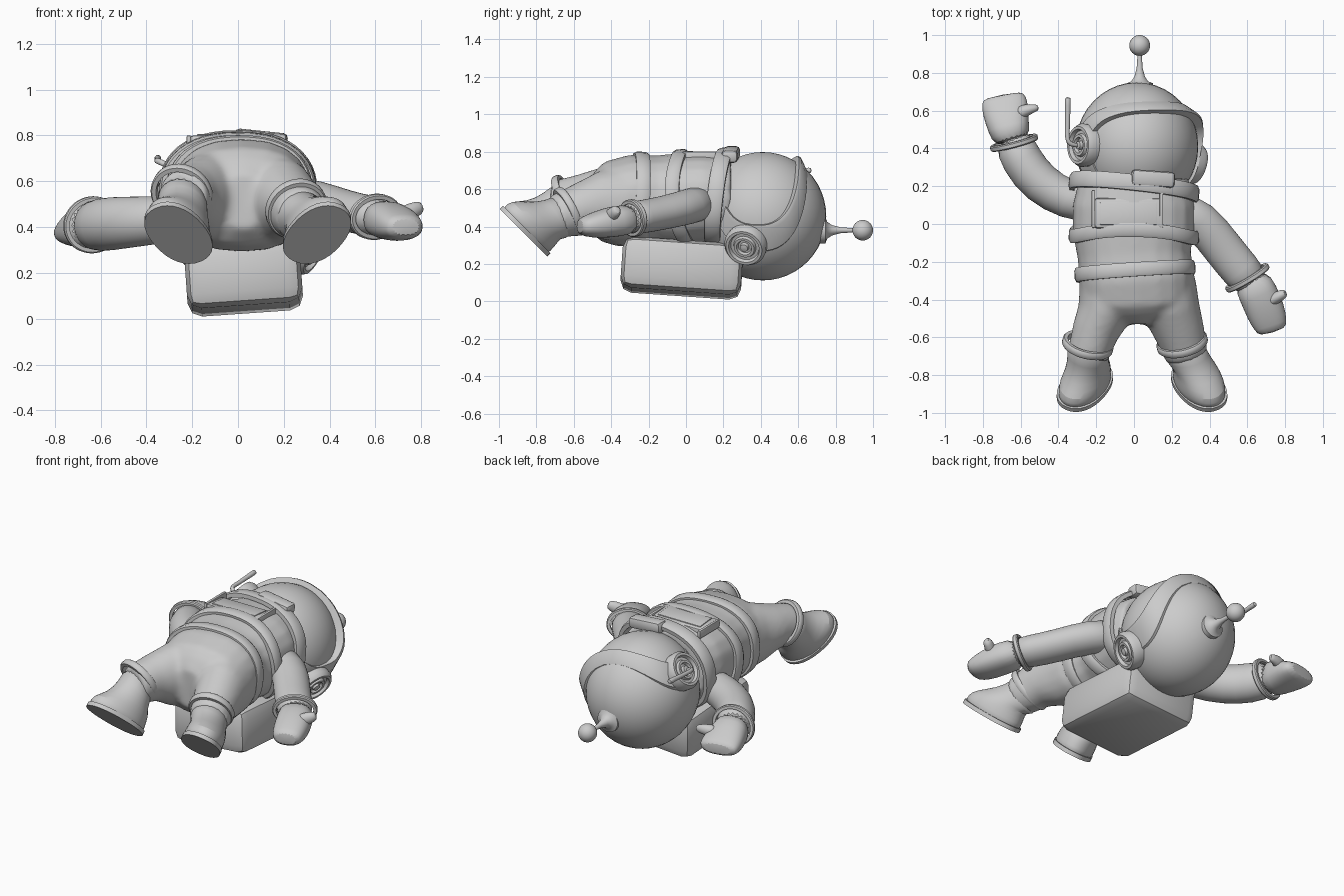
import bpy, bmesh
from math import sin, cos, pi, radians
from mathutils import Vector as V

cube = bpy.data.objects.get("Cube")
if cube:
    bpy.data.objects.remove(cube)

grey = bpy.data.materials.new("suit_grey")
grey.use_nodes = True
grey.diffuse_color = (0.6, 0.6, 0.6, 1)
grey.node_tree.nodes["Principled BSDF"].inputs["Base Color"].default_value = (0.6, 0.6, 0.6, 1)


def finish(name, bm, subsurf=0, angle=40):
    """Turn a bmesh into a smooth-shaded object."""
    bmesh.ops.recalc_face_normals(bm, faces=bm.faces)
    mesh = bpy.data.meshes.new(name)
    bm.to_mesh(mesh)
    bm.free()
    ob = bpy.data.objects.new(name, mesh)
    bpy.context.collection.objects.link(ob)
    mesh.materials.append(grey)
    bpy.ops.object.select_all(action='DESELECT')
    ob.select_set(True)
    bpy.context.view_layer.objects.active = ob
    bpy.ops.object.shade_smooth_by_angle(angle=radians(angle))
    if subsurf:
        ob.modifiers.new("subsurf", 'SUBSURF').levels = subsurf
        ob.modifiers["subsurf"].render_levels = subsurf
    return ob


def skin(bm, loops, closed=False):
    """Bridge equal-length loops of points; cap the ends unless closed."""
    rows = [[bm.verts.new(p) for p in loop] for loop in loops]
    n = len(rows[0])
    for a, b in zip(rows, rows[1:] + rows[:1] if closed else rows[1:]):
        for i in range(n):
            bm.faces.new((a[i], a[(i + 1) % n], b[(i + 1) % n], b[i]))
    if not closed:
        bm.faces.new(rows[0])
        bm.faces.new(rows[-1])


def oval(c, u, v, n=20, power=1.0):
    """Points of an ellipse, squarer when power is below one."""
    def s(t):
        return abs(t) ** power * (1 if t > 0 else -1)
    angles = [2 * pi * i / n for i in range(n)]
    return [V(c) + V(u) * s(cos(a)) + V(v) * s(sin(a)) for a in angles]


def tube(bm, pts, power=1.0):
    """Loft through (x, y, z, half width, half depth) stations."""
    cs = [V(p[:3]) for p in pts]
    loops = []
    for i, p in enumerate(pts):
        t = (cs[min(i + 1, len(cs) - 1)] - cs[max(i - 1, 0)]).normalized()
        u = t.cross(V((0, 0, 1))).normalized()
        loops.append(oval(p[:3], u * p[3], u.cross(t) * p[4], 20, power))
    skin(bm, loops)


def limb(name, pts, power=1.0):
    bm = bmesh.new()
    tube(bm, pts, power)
    return finish(name, bm, 1)


def band(name, c, u, v, width, thick, wave=0.0, n=48, power=1.0):
    """Bevelled flat ring around a body part."""
    u, v = V(u), V(v)
    axis = u.cross(v).normalized()
    section = [(-.5, -.6), (-.5, .6), (-.3, 1), (.3, 1), (.5, .6), (.5, -.6)]
    loops = []
    for w, h in section:
        k = h * thick
        ring = oval(c, u + u.normalized() * k, v + v.normalized() * k, n, power)
        loops.append([p + axis * (w * width + wave * cos(4 * pi * i / n))
                      for i, p in enumerate(ring)])
    bm = bmesh.new()
    skin(bm, loops, True)
    return finish(name, bm)


def lathe(name, origin, axis, profile, n=32):
    """Revolve (radius, height) points about an axis."""
    axis = V(axis).normalized()
    u = axis.orthogonal().normalized()
    v = axis.cross(u)
    bm = bmesh.new()
    skin(bm, [oval(V(origin) + axis * h, u * r, v * r, n) for r, h in profile])
    return finish(name, bm)


def block(name, c, size, rot=(0, 0, 0), bevel=0.02, segments=2):
    bm = bmesh.new()
    bmesh.ops.create_cube(bm, size=1)
    bmesh.ops.scale(bm, vec=size, verts=bm.verts)
    bmesh.ops.bevel(bm, geom=bm.edges[:], offset=bevel, segments=segments, affect='EDGES', profile=.5)
    ob = finish(name, bm, angle=30)
    ob.location = c
    ob.rotation_euler = [radians(r) for r in rot]
    return ob


def ball(name, c, scale):
    bm = bmesh.new()
    bmesh.ops.create_uvsphere(bm, u_segments=40, v_segments=24, radius=1)
    bmesh.ops.scale(bm, vec=scale, verts=bm.verts)
    bmesh.ops.translate(bm, vec=c, verts=bm.verts)
    return finish(name, bm)


# Torso and trousers fused into one soft suit
bm = bmesh.new()
tube(bm, [(0, .24, .55, .29, .23), (0, .1, .55, .325, .245), (0, -.05, .54, .325, .25),
          (0, -.16, .54, .3, .24), (.015, -.28, .54, .305, .245), (.02, -.4, .52, .3, .23),
          (.025, -.47, .51, .23, .19), (.025, -.53, .51, .08, .12)], .85)
tube(bm, [(-.13, -.32, .53, .16, .2), (-.155, -.47, .53, .145, .185),
          (-.205, -.57, .54, .125, .14), (-.245, -.7, .53, .11, .115)])
tube(bm, [(.17, -.32, .52, .16, .2), (.195, -.45, .51, .155, .185),
          (.24, -.57, .49, .135, .14), (.28, -.7, .45, .115, .115)])
suit = finish("suit_body", bm, angle=180)
remesh = suit.modifiers.new("remesh", 'REMESH')
remesh.mode = 'VOXEL'
remesh.voxel_size = .016
remesh.use_smooth_shade = True
soften = suit.modifiers.new("soften", 'SMOOTH')
soften.iterations = 10

# Bands around the torso
band("neck_ring", (0, .19, .55), (.325, -.035, 0), (0, .03, .25), .085, .02, power=.85)
band("chest_ring", (0, -.035, .54), (.325, -.005, 0), (0, -.025, .25), .075, .02, .03, power=.85)
band("waist_belt", (.005, -.25, .545), (.3, .02, 0), (0, .01, .235), .075, .02, power=.85)

# Chest pack with frame posts and collar clasp
block("chest_pack", (-.03, .055, .76), (.36, .16, .07), (-5, 0, 0), .015)
block("chest_panel", (-.03, .055, .795), (.3, .12, .012), (-5, 0, 0), .004)
for side, x in (("right", -.215), ("left", .145)):
    block(side + "_chest_post", (x, .08, .775), (.018, .2, .05), (0, 0, 0), .005)
block("collar_clasp", (.1, .24, .785), (.23, .085, .07), (0, 6, -4), .02)

# Backpack
block("backpack", (.025, -.022, .178), (.505, .645, .275), (-4, -4, 0), .06, 2)

# Helmet, with a raised brow rim framing the visor
centre = V((.015, .41, .455))
face, up = V((.44, 0, .9)).normalized(), V((0, 1, 0))
side_axis = up.cross(face)
ball("helmet", centre, (.325, .34, .343))


def on_head(az, el, r):
    return centre + r * (side_axis * (sin(az) * cos(el)) + up * sin(el) + face * (cos(az) * cos(el)))


# The rim stands highest at the brow and fades towards the chin
loops = []
for grow, base, lift in ((1, .32, 0), (1, .343, .03), (1.06, .343, .032), (1.35, .338, .004), (1.4, .32, 0)):
    path = oval((0, -.1, 0), (radians(72) * grow, 0, 0), (0, radians(37) * grow, 0), 64, .75)
    loops.append([on_head(p.x, p.y, base + lift * min(1, max(0, p.y + .1) * 2)) for p in path])
bm = bmesh.new()
skin(bm, loops, True)
finish("visor_rim", bm)

# Round ear pieces with concentric ridges
ear = [(.11, -.04), (.115, .03), (.1, .055), (.085, .055), (.078, .035), (.062, .035), (.056, .052),
       (.042, .052), (.036, .035), (.024, .035), (.02, .055), (.005, .058)]
for side, axis in (("left", V((.87, -.27, -.46))), ("right", V((-.82, .02, .57)))):
    lathe(side + "_ear_piece", centre + axis.normalized() * .325, axis, ear)

# Bent ear aerial
limb("ear_aerial", [(-.29, .415, .66, .013, .013), (-.34, .42, .685, .013, .013), (-.355, .45, .69, .013, .013),
                    (-.352, .5, .69, .012, .012), (-.35, .65, .7, .015, .015), (-.35, .672, .7, .016, .016)])

# Top antenna
stalk = [(.07, -.04), (.07, .01), (.045, .02), (.028, .045), (.016, .09), (.011, .16)]
lathe("antenna_stalk", (.03, .735, .38), (0, 1, 0), stalk)
ball("antenna_ball", (.03, .945, .38), (.055, .055, .055))

# Arms, wrist cuffs, mittens and thumbs
limb("left_arm", [(.2, .09, .53, .1, .1), (.35, .03, .51, .11, .095), (.47, -.13, .47, .108, .09),
                  (.57, -.25, .45, .108, .09), (.63, -.32, .44, .1, .085)])
limb("right_arm", [(-.2, .1, .45, .1, .1), (-.35, .125, .43, .105, .105), (-.5, .21, .42, .112, .115),
                   (-.6, .34, .41, .112, .12), (-.65, .47, .405, .105, .105)])
band("left_cuff", (.6, -.285, .445), (.1, .06, 0), (.01, -.01, .086), .03, .014)
band("right_cuff", (-.635, .43, .41), (.112, .03, 0), (.005, -.01, .11), .03, .014)
limb("left_mitten", [(.61, -.28, .44, .1, .08), (.66, -.37, .43, .105, .085), (.7, -.47, .41, .105, .075),
                     (.725, -.54, .4, .09, .055), (.735, -.575, .4, .07, .04)], .85)
limb("right_mitten", [(-.64, .43, .41, .1, .1), (-.665, .51, .4, .11, .095), (-.68, .6, .38, .125, .07),
                      (-.69, .66, .37, .12, .05), (-.695, .685, .37, .1, .035)], .85)
limb("left_thumb", [(.69, -.42, .44, .035, .035), (.74, -.4, .46, .032, .04), (.79, -.37, .485, .028, .032),
                    (.805, -.365, .49, .015, .018)])
limb("right_thumb", [(-.62, .58, .42, .04, .04), (-.57, .605, .43, .032, .035), (-.52, .615, .43, .02, .025),
                     (-.505, .615, .43, .012, .014)])

# Boots with cuffs and soles
sole_out = V((0, -1, -1)).normalized()
for side, s, ankle, sole in (("left", 1, V((.255, -.63, .48)), V((.345, -.865, .37))),
                             ("right", -1, V((-.245, -.64, .545)), V((-.26, -.865, .37)))):
    toe = V((s * .52, -.61, .61)).normalized()
    wide = sole_out.cross(toe)
    leg = V((s * .22, -.85, -.42)).normalized()
    front = (toe - leg * toe.dot(leg)).normalized()
    across = leg.cross(front)
    heel_mid = sole - toe * .05
    bm = bmesh.new()
    skin(bm, [oval(ankle, front * .12, across * .12),
              oval(ankle.lerp(heel_mid, .35), front * .115, across * .11),
              oval(sole - sole_out * .12 - toe * .03, toe * .145, wide * .11),
              oval(sole - sole_out * .07, toe * .185, wide * .12),
              oval(sole - sole_out * .02, toe * .19, wide * .12),
              oval(sole, toe * .18, wide * .115)])
    finish(side + "_boot", bm, 1)
    band(side + "_boot_cuff", ankle, front * .125, across * .12, .04, .016)
    bm = bmesh.new()
    skin(bm, [oval(sole + sole_out * h, toe * .192, wide * .122, 32, .9) for h in (-.02, .005)])
    finish(side + "_boot_sole", bm)
